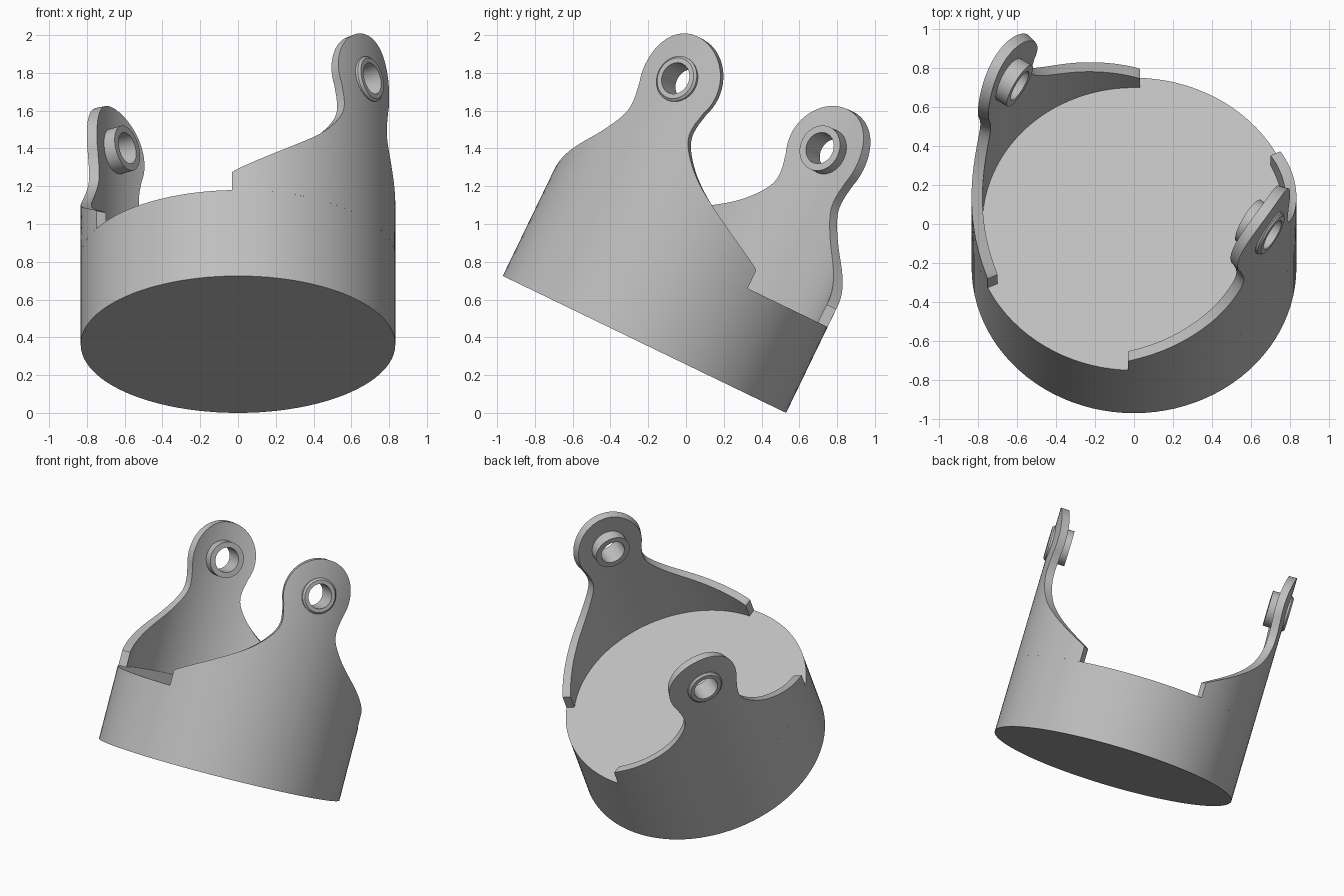
import bpy
import bmesh
from math import radians, sin, cos, pi, sqrt
from mathutils import Matrix, Vector

cube = bpy.data.objects.get("Cube")
if cube:
    bpy.data.objects.remove(cube, do_unlink=True)

R = 0.833          # cup radius
DISC = 0.505       # height of the solid base
THICK = 0.056      # wall thickness
EAR_Z, EAR_R = 1.34, 0.25
HOLE, BOSS = 0.085, 0.123
TILT = radians(25.8)
PLACE = Matrix.Translation((0, -0.22, R * sin(TILT))) @ Matrix.Rotation(-TILT, 4, "X")

grey = bpy.data.materials.new("plain_grey")
grey.use_nodes = True
COLOUR = (0.52, 0.52, 0.52, 1)
grey.diffuse_color = COLOUR
grey.node_tree.nodes["Principled BSDF"].inputs["Base Color"].default_value = COLOUR


def make_object(name, bm, matrix):
    bmesh.ops.recalc_face_normals(bm, faces=bm.faces)
    mesh = bpy.data.meshes.new(name)
    bm.to_mesh(mesh)
    bm.free()
    mesh.transform(matrix)
    mesh.materials.append(grey)
    obj = bpy.data.objects.new(name, mesh)
    bpy.context.collection.objects.link(obj)
    return obj


def activate(obj):
    bpy.ops.object.select_all(action="DESELECT")
    obj.select_set(True)
    bpy.context.view_layer.objects.active = obj


def smooth(obj):
    activate(obj)
    bpy.ops.object.shade_smooth_by_angle(angle=radians(35))


def cylinder(radius, depth):
    bm = bmesh.new()
    bmesh.ops.create_cone(bm, cap_ends=True, segments=96, radius1=radius,
                          radius2=radius, depth=depth)
    return bm


def smooth_path(points, steps=4):
    """Catmull-Rom curve through the points."""
    p = [Vector(q) for q in [points[0]] + points + [points[-1]]]
    out = []
    for a, b, c, d in zip(p, p[1:], p[2:], p[3:]):
        for i in range(steps):
            t = i / steps
            out.append(0.5 * (2 * b + (c - a) * t + (2 * a - 5 * b + 4 * c - d) * t * t
                              + (3 * b - a - 3 * c + d) * t ** 3))
    return out + [p[-1]]


# Half angle of the wall (degrees) against height: flared skirt, neck, round ear
skirt = [(59, 0.61), (56.5, 0.633), (43, 0.737), (32, 0.83), (25, 0.9),
         (19.5, 0.975), (15.6, 1.05), (14.3, 1.11), (14.6, 1.17)]
outline = [(59, DISC)] + [tuple(q) for q in smooth_path(skirt)]
for i in range(20):
    a = radians(-24 + 110 * i / 19)
    outline.append((EAR_R * cos(a) / R * 180 / pi, EAR_Z + EAR_R * sin(a)))


def make_wall(name, matrix):
    """Curved wall with an ear, centred on local +x."""
    bm = bmesh.new()
    cols = 40
    rows = []
    for half, z in outline:
        angles = [radians(half * (2 * c / cols - 1)) for c in range(cols + 1)]
        rows.append([bm.verts.new((R * cos(a), R * sin(a), z)) for a in angles])
    for low, high in zip(rows, rows[1:]):
        for c in range(cols):
            bm.faces.new((low[c], low[c + 1], high[c + 1], high[c]))
    wall = make_object(name, bm, matrix)
    shell = wall.modifiers.new("shell", "SOLIDIFY")
    shell.thickness = THICK
    shell.offset = -1
    # Round opening through the ear
    across = Matrix.Translation((R, 0, EAR_Z)) @ Matrix.Rotation(pi / 2, 4, "Y")
    cutter = make_object("hole_cutter", cylinder((HOLE + BOSS) / 2, 0.6), matrix @ across)
    cutter.hide_render = True
    cut = wall.modifiers.new("hole", "BOOLEAN")
    cut.operation = "DIFFERENCE"
    cut.solver = "EXACT"
    cut.object = cutter
    activate(wall)
    for mod in ("shell", "hole"):
        bpy.ops.object.modifier_apply(modifier=mod)
    bpy.data.objects.remove(cutter, do_unlink=True)
    smooth(wall)


def make_boss(name, matrix):
    """Short tube through the ear, lathed about local x."""
    profile = [(HOLE, 0.70), (BOSS, 0.70), (BOSS, 0.838), (BOSS - 0.012, 0.85), (HOLE, 0.85)]
    n = 48
    bm = bmesh.new()
    rings = [[bm.verts.new((x, r * cos(2 * pi * k / n), EAR_Z + r * sin(2 * pi * k / n)))
              for k in range(n)] for r, x in profile]
    for a, b in zip(rings, rings[1:] + rings[:1]):
        for k in range(n):
            m = (k + 1) % n
            bm.faces.new((a[k], a[m], b[m], b[k]))
    smooth(make_object(name, bm, matrix))


# Solid tilted base
smooth(make_object("base_disc", cylinder(R, DISC),
                   PLACE @ Matrix.Translation((0, 0, DISC / 2))))

# Two opposite walls with pivot ears
for side, angle in (("left", -33.2), ("right", 146.8)):
    turn = PLACE @ Matrix.Rotation(radians(angle), 4, "Z")
    make_wall(side + "_ear_wall", turn)
    make_boss(side + "_ear_boss", turn)
